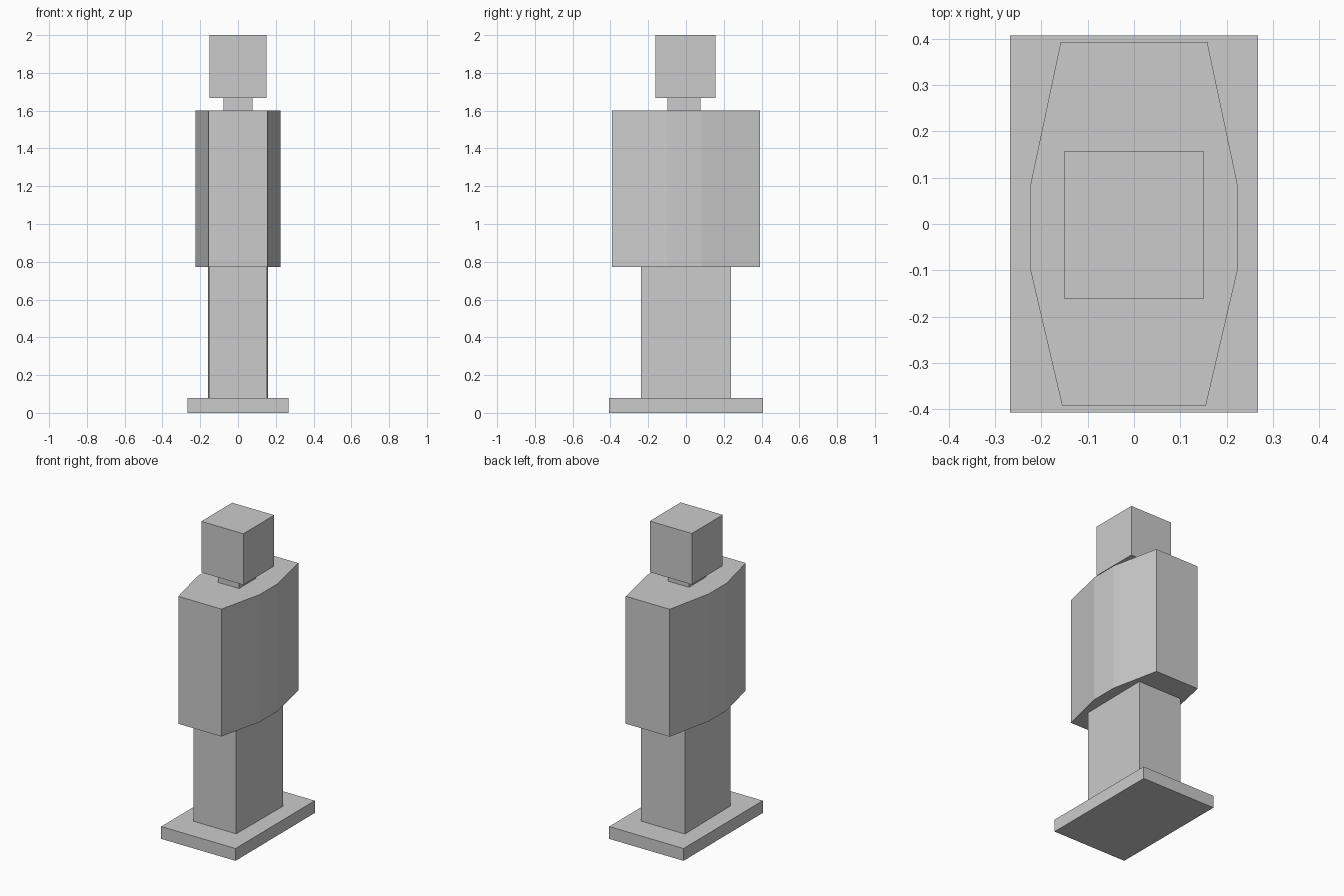
import bpy

if "Cube" in bpy.data.objects:
    bpy.data.objects.remove(bpy.data.objects["Cube"])


def prism(name, outline, z0, z1):
    """Extrude a flat plan outline (counter-clockwise) from z0 to z1."""
    n = len(outline)
    verts = [(x, y, z) for z in (z0, z1) for x, y in outline]
    faces = [tuple(reversed(range(n))), tuple(range(n, 2 * n))]
    faces += [(i, (i + 1) % n, (i + 1) % n + n, i + n) for i in range(n)]
    mesh = bpy.data.meshes.new(name)
    mesh.from_pydata(verts, [], faces)
    obj = bpy.data.objects.new(name, mesh)
    bpy.context.collection.objects.link(obj)
    return obj


def mirrored(half):
    """Complete a right-hand profile (front to back) across x = 0."""
    return half + [(-x, y) for x, y in reversed(half)]


# Base plate
prism("base", mirrored([(0.267, -0.407), (0.267, 0.407)]), 0.0, 0.08)

# Leg block, very slightly wider at the back
prism("legs", mirrored([(0.153, -0.237), (0.158, 0.237)]), 0.08, 0.772)

# Torso with wide middle facets
prism("torso", mirrored([(0.155, -0.392), (0.224, -0.097),
                         (0.224, 0.082), (0.158, 0.393)]), 0.772, 1.6)

# Neck
prism("neck", mirrored([(0.076, -0.098), (0.076, 0.077)]), 1.6, 1.668)

# Head
prism("head", mirrored([(0.151, -0.161), (0.151, 0.156)]), 1.668, 2.0)
